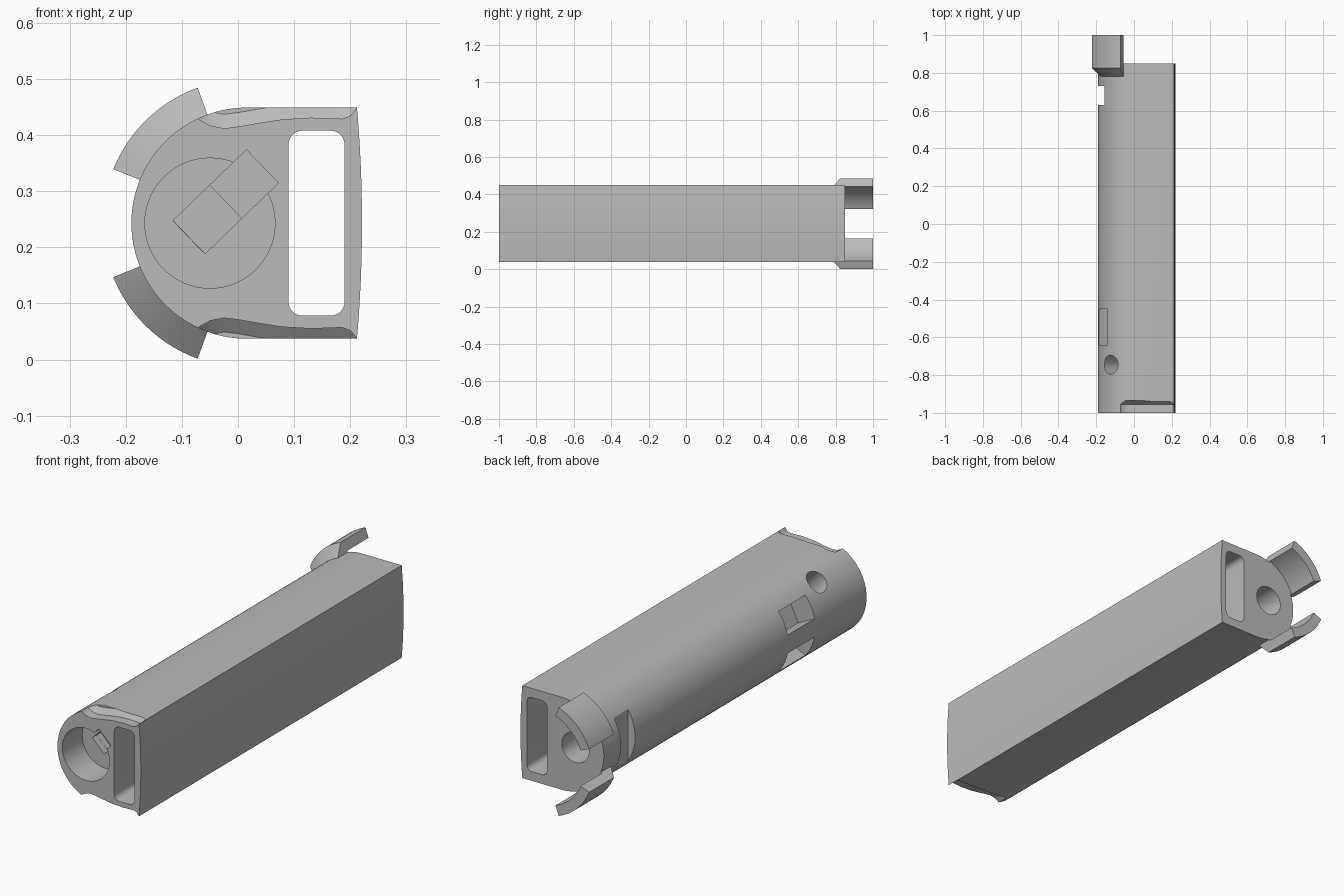
import bpy, bmesh, math
from mathutils import Vector, Matrix

cube = bpy.data.objects.get("Cube")
if cube:
    bpy.data.objects.remove(cube, do_unlink=True)

grey = bpy.data.materials.new("grey plastic")
grey.use_nodes = True
grey.diffuse_color = (0.5, 0.5, 0.5, 1)
grey.node_tree.nodes["Principled BSDF"].inputs["Base Color"].default_value = (0.5, 0.5, 0.5, 1)

CX, CZ, R = 0.016, 0.243, 0.206      # axis and radius of the round side
BORE_X = -0.05                       # axis of the bores
FRONT, REAR = -1.0, 0.85


def arc(cx, cz, r, a0, a1, n):
    """Points of an arc in the x-z plane, angles in degrees."""
    angles = [math.radians(a0 + (a1 - a0) * i / n) for i in range(n + 1)]
    return [(cx + r * math.cos(a), cz + r * math.sin(a)) for a in angles]


def loft(name, sections):
    """Closed solid through rings of points with equal counts."""
    bm = bmesh.new()
    rings = [[bm.verts.new(p) for p in ring] for ring in sections]
    n = len(rings[0])
    for a, b in zip(rings, rings[1:]):
        for i in range(n):
            j = (i + 1) % n
            bm.faces.new((a[i], a[j], b[j], b[i]))
    bm.faces.new(rings[0])
    bm.faces.new(rings[-1])
    bmesh.ops.recalc_face_normals(bm, faces=bm.faces)
    mesh = bpy.data.meshes.new(name)
    bm.to_mesh(mesh)
    bm.free()
    mesh.materials.append(grey)
    ob = bpy.data.objects.new(name, mesh)
    bpy.context.collection.objects.link(ob)
    return ob


def prism(name, outline, y0, y1):
    return loft(name, [[(x, y, z) for x, z in outline] for y in (y0, y1)])


def box(x0, x1, z0, z1):
    return [(x0, z0), (x1, z0), (x1, z1), (x0, z1)]


def flip(points):
    return [(x, 2 * CZ - z) for x, z in points]


def radial(name, outline, angle, y, r0, r1):
    """Cutter with its outline along (y, tangent), pushed out radially."""
    a = math.radians(angle)
    out = Vector((math.cos(a), 0, math.sin(a)))
    side = Vector((-math.sin(a), 0, math.cos(a)))
    centre = Vector((CX, y, CZ))
    return loft(name, [[centre + out * r + side * t + Vector((0, s, 0))
                        for s, t in outline] for r in (r0, r1)])


# Body: round on one side, flat above and below, slightly bulged outer wall
outline = arc(CX, CZ, R, 90, 270, 72)
bulge = 0.009
for i in range(17):
    t = -1 + i / 8
    outline.append((0.212 + bulge * (1 - t * t), CZ + R * t))
body = prism("body", outline, FRONT, REAR)

cutters = []

# Long rounded slot through the full length
slot = []
for cx, cz, a in ((0.165, 0.383, 0), (0.115, 0.383, 90), (0.115, 0.103, 180), (0.165, 0.103, 270)):
    slot += arc(cx, cz, 0.025, a, a + 90, 8)
cutters.append(prism("slot_cutter", slot, -1.1, 1.1))

# Front and rear bores
cutters.append(prism("front_bore_cutter", arc(BORE_X, CZ, 0.116, 0, 354, 59), -1.1, -0.86))
cutters.append(prism("rear_bore_cutter", arc(BORE_X, CZ, 0.067, 0, 354, 59), -0.5, 1.1))

# Stepped slanted pocket in the front bore
turn = Matrix.Rotation(math.radians(44), 2)
for name, u0, u1, depth in (("pocket_cutter", -0.091, 0.091, -0.83),
                            ("deep_pocket_cutter", -0.0905, 0, -0.80)):
    pts = [turn @ Vector(p) for p in box(u0, u1, -0.041, 0.041)]
    cutters.append(prism(name, [(p.x - 0.022, p.y + 0.281) for p in pts], -1.1, depth))

# Shallow scoops along the top and bottom of the front end
scoop = [(-0.085, 0.445), (-0.068, 0.427), (-0.05, 0.417), (-0.025, 0.412), (0.0, 0.415),
         (0.04, 0.422), (0.08, 0.428), (0.13, 0.431), (0.185, 0.429), (0.2, 0.434),
         (0.212, 0.449), (0.212, 0.52), (-0.085, 0.52)]
for name, shape, lift in (("top_scoop_cutter", scoop, 0.025),
                          ("bottom_scoop_cutter", flip(scoop), -0.025)):
    cutters.append(loft(name, [[(x, y, z + dz) for x, z in shape]
                               for y, dz in ((-1.1, 0), (-0.955, 0), (-0.935, lift))]))

# Side windows, pin hole and latch notch
for name, angle in (("upper_window_cutter", 154), ("lower_window_cutter", 206)):
    cutters.append(radial(name, box(-0.095, 0.095, -0.052, 0.052), angle, -0.545, 0.11, 0.3))
cutters.append(radial("pin_hole_cutter", arc(0, 0, 0.05, 0, 350, 35), 133, -0.745, 0.08, 0.3))
cutters.append(prism("latch_notch_cutter", box(-0.3, -0.155, 0, 0.5), 0.63, 0.73))

for cutter in cutters:
    mod = body.modifiers.new(cutter.name, 'BOOLEAN')
    mod.operation = 'DIFFERENCE'
    mod.solver = 'EXACT'
    mod.object = cutter
bpy.context.view_layer.update()
cut_mesh = bpy.data.meshes.new_from_object(body.evaluated_get(bpy.context.evaluated_depsgraph_get()))
body.modifiers.clear()
body.data = cut_mesh
for cutter in cutters:
    bpy.data.objects.remove(cutter, do_unlink=True)

# Rear locking tabs: curved arms with a chamfered leading edge
tab_profile = [(0.777, 0.203), (0.825, 0.257), (1.0, 0.257), (1.0, 0.212), (REAR, 0.212), (REAR, 0.203)]
parts = [body]
for name, a0, a1 in (("upper_tab", 110, 158), ("lower_tab", 202, 250)):
    rings = []
    for i in range(17):
        a = math.radians(a0 + (a1 - a0) * i / 16)
        rings.append([(CX + r * math.cos(a), y, CZ + r * math.sin(a)) for y, r in tab_profile])
    parts.append(loft(name, rings))

# Smooth the curved walls, keep the edges crisp
for ob in bpy.context.selected_objects:
    ob.select_set(False)
for ob in parts:
    ob.select_set(True)
bpy.context.view_layer.objects.active = body
bpy.ops.object.shade_smooth_by_angle(angle=math.radians(25))
